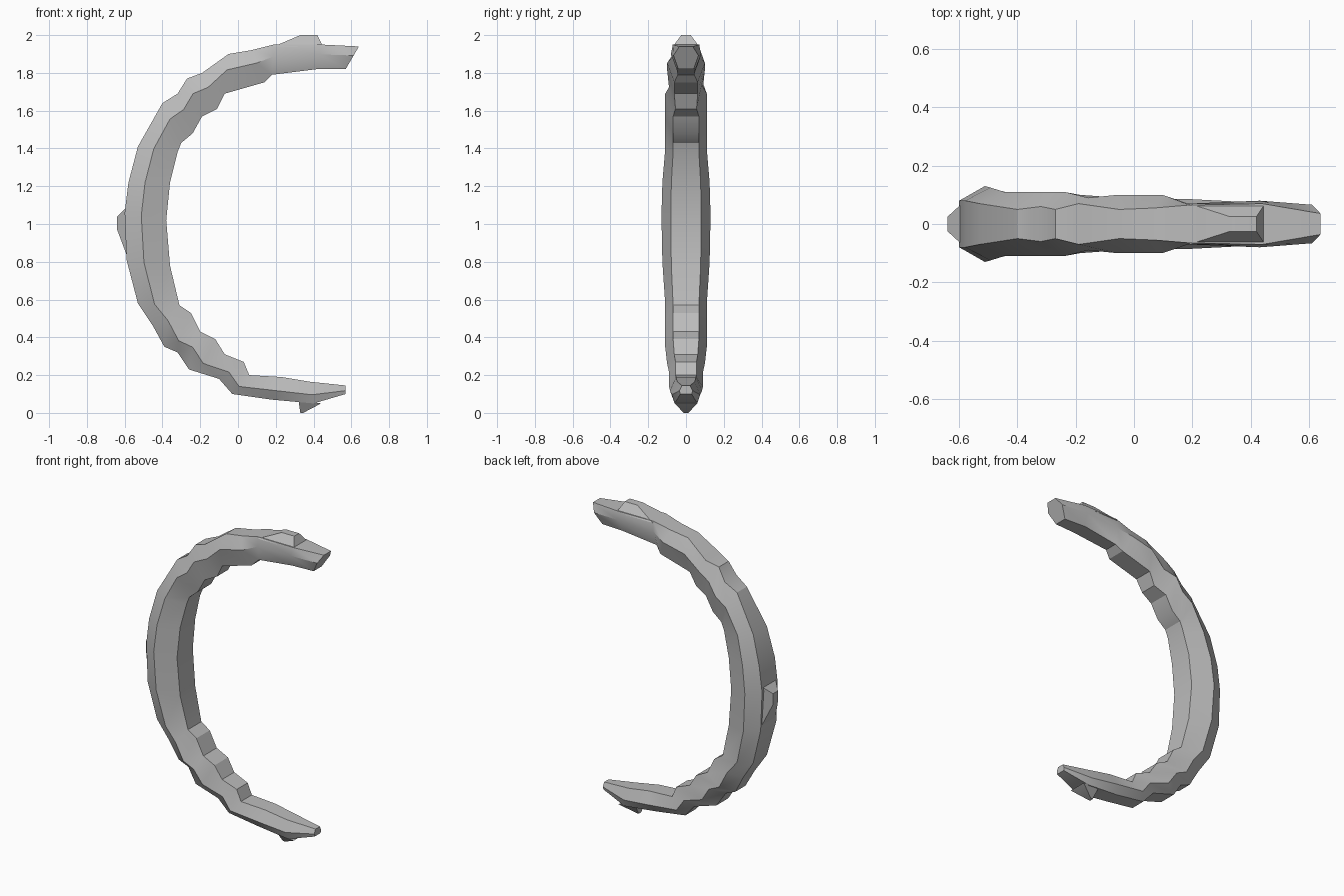
import bpy
import bmesh
import math

cube = bpy.data.objects.get("Cube")
if cube:
    bpy.data.objects.remove(cube, do_unlink=True)

# One plain grey for everything
grey = bpy.data.materials.new("stone_grey")
grey.use_nodes = True
colour = (0.5, 0.5, 0.5, 1)
grey.diffuse_color = colour
for node in grey.node_tree.nodes:
    if node.type == 'BSDF_PRINCIPLED':
        node.inputs["Base Color"].default_value = colour


def finish(name, bm, angle):
    """Turn a bmesh into a named object, smooth except at sharp edges."""
    bmesh.ops.recalc_face_normals(bm, faces=bm.faces)
    mesh = bpy.data.meshes.new(name)
    bm.to_mesh(mesh)
    bm.free()
    mesh.materials.append(grey)
    mesh.shade_smooth()
    mesh.set_sharp_from_angle(angle=math.radians(angle))
    obj = bpy.data.objects.new(name, mesh)
    bpy.context.collection.objects.link(obj)
    return obj


def loft(name, rings, angle):
    """Bridge a row of point rings and cap both ends."""
    bm = bmesh.new()
    loops = [[bm.verts.new(point) for point in ring] for ring in rings]
    for first, second in zip(loops, loops[1:]):
        for i in range(len(first)):
            j = (i + 1) % len(first)
            bm.faces.new((first[i], first[j], second[j], second[i]))
    bm.faces.new(loops[0])
    bm.faces.new(loops[-1])
    return finish(name, bm, angle)


def section(outer_x, outer_z, inner_x, inner_z, half_width, outer_half):
    """Six-sided section: outer flat, side ridges, inner flat."""
    ridge = 0.4
    mid_x = outer_x + (inner_x - outer_x) * ridge
    mid_z = outer_z + (inner_z - outer_z) * ridge
    inner_half = half_width * 0.62
    return [(outer_x, -outer_half, outer_z), (outer_x, outer_half, outer_z),
            (mid_x, half_width, mid_z), (inner_x, inner_half, inner_z),
            (inner_x, -inner_half, inner_z), (mid_x, -half_width, mid_z)]


def knob(name, base_a, base_b, top_a, top_b, base_half, top_half):
    """Tapered chip standing on the outer rim."""
    def ring(a, b, half):
        return [(a[0], -half, a[1]), (b[0], -half, b[1]),
                (b[0], half, b[1]), (a[0], half, a[1])]
    return loft(name, [ring(base_a, base_b, base_half),
                       ring(top_a, top_b, top_half)], 30)


# Curved body: outer x, outer z, inner x, inner z, half width, outer half width
stations = [
    (.64, 1.94, .57, 1.82, .066, .036),
    (.44, 1.95, .42, 1.82, .08, .07),
    (.19, 1.95, .18, 1.79, .07, .065),
    (.07, 1.92, .14, 1.75, .1, .055),
    (-.05, 1.9, -.07, 1.69, .1, .05),
    (-.19, 1.8, -.11, 1.61, .09, .07),
    (-.27, 1.77, -.19, 1.57, .11, .05),
    (-.32, 1.69, -.24, 1.48, .11, .06),
    (-.4, 1.64, -.3, 1.43, .11, .05),
    (-.53, 1.41, -.32, 1.38, .11, .07),
    (-.58, 1.22, -.36, 1.22, .125, .08),
    (-.6, 1.06, -.38, 1.02, .13, .08),
    (-.59, .81, -.36, .78, .125, .08),
    (-.53, .58, -.31, .57, .11, .07),
    (-.45, .46, -.25, .53, .11, .06),
    (-.39, .35, -.2, .43, .11, .05),
    (-.32, .32, -.12, .39, .11, .05),
    (-.26, .23, -.07, .31, .1, .06),
    (-.1, .18, .03, .27, .09, .06),
    (-.03, .1, .06, .2, .09, .05),
    (.18, .07, .23, .19, .085, .05),
    (.4, .05, .38, .165, .075, .06),
    (.57, .1, .57, .145, .035, .03),
]
loft("curved_body", [section(*row) for row in stations], 28)

# Chips on the outer rim
knob("upper_chip", (.19, 1.94), (.45, 1.94), (.33, 2), (.42, 2), .07, .025)
knob("back_chip", (-.58, 1.1), (-.58, .81), (-.64, 1.04), (-.64, .97), .08, .025)
knob("lower_chip", (.32, .07), (.44, .05), (.33, 0), (.345, 0), .06, .012)
